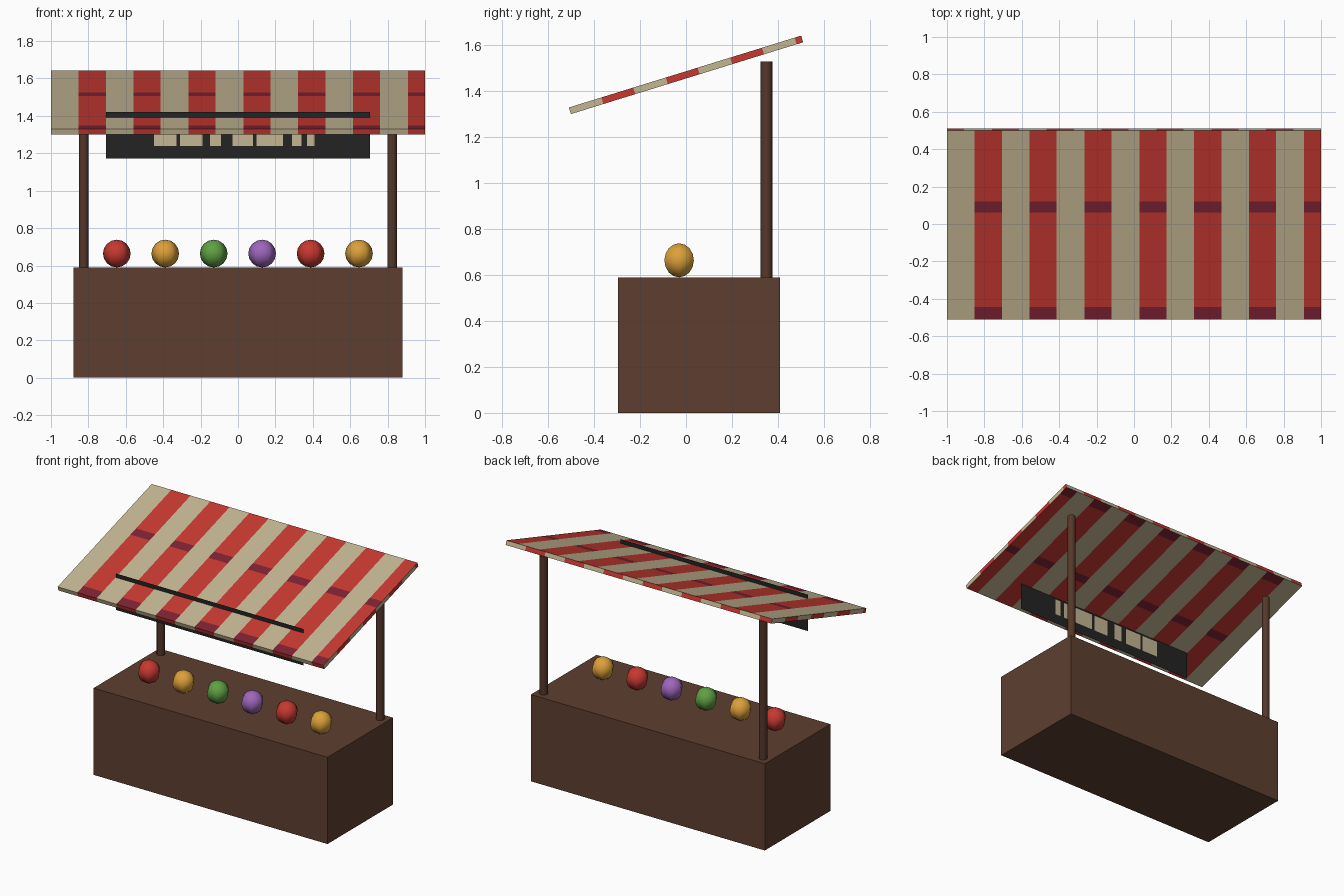
import bpy, bmesh, math
from mathutils import Vector, Matrix

if "Cube" in bpy.data.objects:
    bpy.data.objects.remove(bpy.data.objects["Cube"])


def make_mat(name, r, g, b):
    lin = [((c / 255 + 0.055) / 1.055) ** 2.4 for c in (r, g, b)]
    m = bpy.data.materials.new(name)
    m.diffuse_color = (*lin, 1)
    m.use_nodes = True
    m.node_tree.nodes["Principled BSDF"].inputs["Base Color"].default_value = m.diffuse_color
    return m


WOOD = make_mat("counter brown", 94, 63, 48)
POST = make_mat("post brown", 85, 55, 42)
BLACK = make_mat("sign black", 35, 35, 35)
TAN = make_mat("cloth tan", 196, 181, 147)
RED = make_mat("cloth red", 199, 56, 49)
MAROON = make_mat("cloth maroon", 125, 34, 52)
ORANGE = make_mat("fruit orange", 220, 160, 58)
GREEN = make_mat("fruit green", 96, 160, 68)
PURPLE = make_mat("fruit purple", 158, 102, 188)


def finish(name, bm, mats, smooth=False):
    me = bpy.data.meshes.new(name)
    bm.to_mesh(me)
    bm.free()
    ob = bpy.data.objects.new(name, me)
    bpy.context.collection.objects.link(ob)
    for m in mats:
        me.materials.append(m)
    if smooth:
        bpy.context.view_layer.objects.active = ob
        ob.select_set(True)
        bpy.ops.object.shade_smooth_by_angle(angle=math.radians(60))
        ob.select_set(False)
    return ob


def panel(bm, origin, u, v, ucuts, vcuts, rule):
    """Flat grid of cells; rule(u, v) picks the material of each cell."""
    o, u, v = Vector(origin), Vector(u), Vector(v)
    grid = [[bm.verts.new(o + u * a + v * b) for a in ucuts] for b in vcuts]
    for j in range(len(vcuts) - 1):
        for i in range(len(ucuts) - 1):
            f = bm.faces.new((grid[j][i], grid[j][i + 1],
                              grid[j + 1][i + 1], grid[j + 1][i]))
            f.material_index = rule((ucuts[i] + ucuts[i + 1]) / 2,
                                    (vcuts[j] + vcuts[j + 1]) / 2)


# Counter
bm = bmesh.new()
bmesh.ops.create_cube(bm, size=1, matrix=Matrix.Translation((0, 0.0575, 0.295))
                      @ Matrix.Diagonal((1.76, 0.705, 0.59, 1)))
finish("counter", bm, [WOOD])

# Posts
for side, x in (("left", -0.825), ("right", 0.825)):
    bm = bmesh.new()
    bmesh.ops.create_cone(bm, cap_ends=True, segments=12, radius1=0.026,
                          radius2=0.026, depth=0.96,
                          matrix=Matrix.Translation((x, 0.35, 1.05)))
    finish(side + "_post", bm, [POST], True)

# Fruit: six-sided spheres in a row
for i, mat in enumerate((RED, ORANGE, GREEN, PURPLE, RED, ORANGE)):
    bm = bmesh.new()
    bmesh.ops.create_uvsphere(bm, u_segments=6, v_segments=8, radius=0.074,
                              matrix=Matrix.Translation((-0.648 + 0.259 * i, -0.03, 0.664))
                              @ Matrix.Rotation(math.pi / 2, 4, 'Z'))
    finish(f"fruit_{i + 1}", bm, [mat], True)

# Striped canopy: every side starts its stripes at its own left end
PERIOD, START, WIDTH = 0.2935, 0.148, 0.145
HX, HY, HZ = 1.0, 0.529, 0.015


def stripe_cuts(length):
    cuts = [0, length]
    for k in range(8):
        cuts += [START + PERIOD * k, START + PERIOD * k + WIDTH]
    return sorted(c for c in cuts if c <= length)


def is_red(u):
    return (u - START) % PERIOD < WIDTH


def cloth(u, v):
    if not is_red(u):
        return 0
    return 2 if v < 0.068 or 0.597 < v < 0.66 else 1


def edge(u, v):
    return 1 if is_red(u) else 0


long_cuts, short_cuts = stripe_cuts(2 * HX), stripe_cuts(2 * HY)
mark_cuts, edge_cuts = [0, 0.068, 0.597, 0.66, 2 * HY], [0, 2 * HZ]
X, Y, Z = Vector((1, 0, 0)), Vector((0, 1, 0)), Vector((0, 0, 1))
bm = bmesh.new()
panel(bm, (-HX, -HY, HZ), X, Y, long_cuts, mark_cuts, cloth)
panel(bm, (-HX, HY, -HZ), X, -Y, long_cuts, mark_cuts, cloth)
panel(bm, (-HX, -HY, -HZ), X, Z, long_cuts, edge_cuts, edge)
panel(bm, (HX, HY, -HZ), -X, Z, long_cuts, edge_cuts, edge)
panel(bm, (HX, -HY, -HZ), Y, Z, short_cuts, edge_cuts, edge)
panel(bm, (-HX, HY, -HZ), -Y, Z, short_cuts, edge_cuts, edge)
canopy = finish("canopy", bm, [TAN, RED, MAROON])
canopy.location = (0, 0, 1.471)
canopy.rotation_euler = (0.3, 0, 0)

# Sign board: thin sheet through the canopy with plain painted blocks
blocks = [(-0.45, -0.33), (-0.31, -0.19), (-0.15, -0.09), (-0.03, 0.08),
          (0.10, 0.24), (0.29, 0.34), (0.37, 0.41)]
xcuts = [-0.705] + [c for b in blocks for c in b] + [0.705]


def sign_rule(x, z):
    return int(1.24 < z < 1.35 and any(a < x < b for a, b in blocks))


bm = bmesh.new()
panel(bm, (0, -0.305, 0), X, Z, xcuts, [1.172, 1.24, 1.35, 1.42], sign_rule)
finish("sign_board", bm, [BLACK, TAN])
